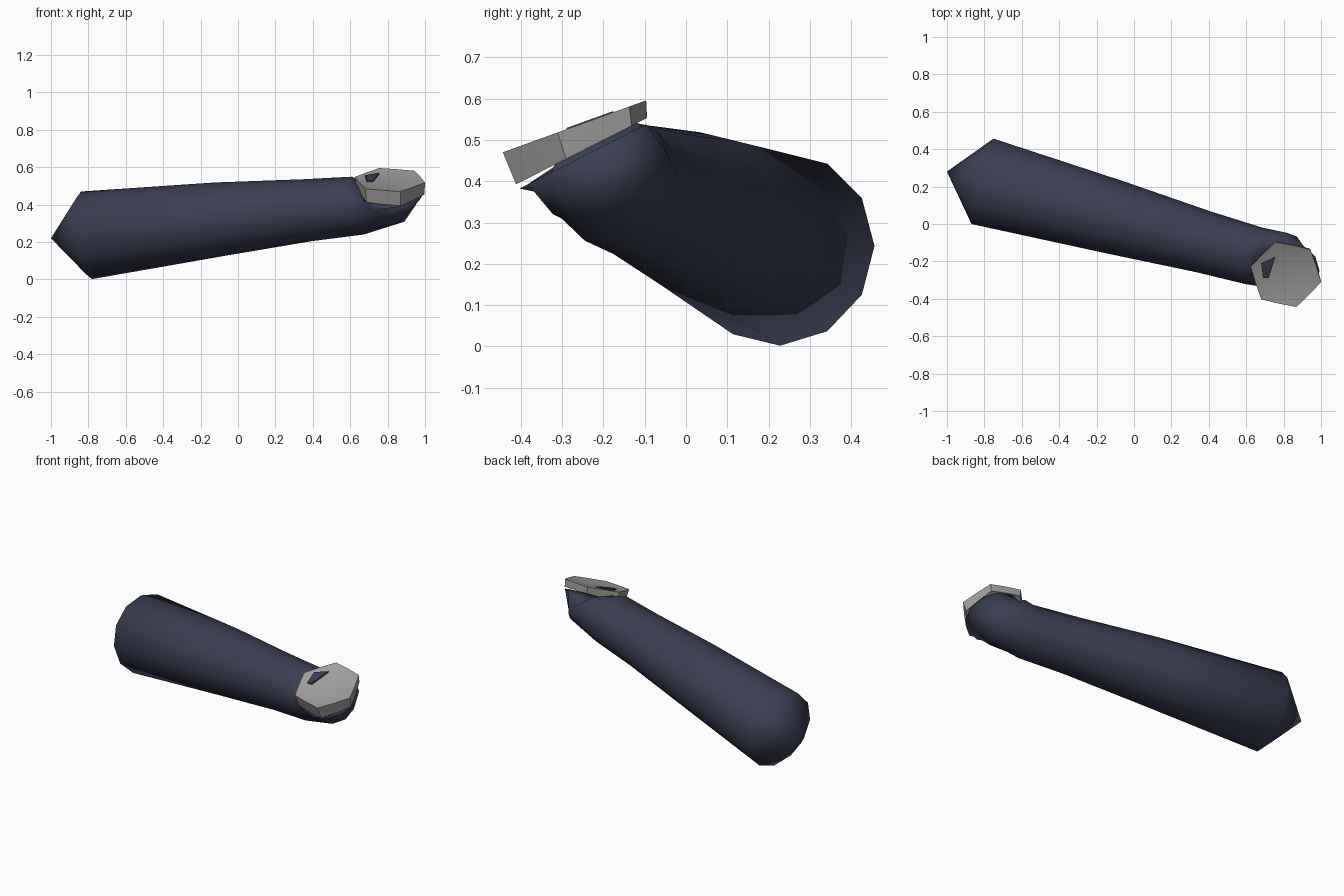
import bpy, bmesh, math
from mathutils import Vector

old = bpy.data.objects.get("Cube")
if old:
    bpy.data.objects.remove(old, do_unlink=True)


def material(name, rgb):
    m = bpy.data.materials.new(name)
    m.use_nodes = True
    m.diffuse_color = (*rgb, 1)
    bsdf = m.node_tree.nodes["Principled BSDF"]
    bsdf.inputs["Base Color"].default_value = (*rgb, 1)
    bsdf.inputs["Roughness"].default_value = 0.8
    return m


navy = material("navy cloth", (0.042, 0.048, 0.085))
grey = material("warm grey", (0.36, 0.35, 0.34))


def finish(name, bm, mat):
    bmesh.ops.recalc_face_normals(bm, faces=bm.faces)
    mesh = bpy.data.meshes.new(name)
    bm.to_mesh(mesh)
    bm.free()
    mesh.materials.append(mat)
    obj = bpy.data.objects.new(name, mesh)
    bpy.context.collection.objects.link(obj)
    return obj


def loft(name, rings, start, end, mat, star=1.0, turn=0.0, sides=12):
    """Skin a row of (centre, normal, radius) rings, closed by a point at each end.
    Every second corner is scaled by star."""
    bm = bmesh.new()
    loops = []
    for centre, normal, radius in rings:
        n = Vector(normal).normalized()
        side = (Vector((0, 1, 0)) - n * n.y).normalized()
        up = n.cross(side)
        loop = []
        for i in range(sides):
            a = turn + math.tau * i / sides
            r = radius * (star if i % 2 else 1)
            loop.append(bm.verts.new(Vector(centre) + r * (side * math.cos(a) + up * math.sin(a))))
        loops.append(loop)
    for a, b in zip(loops, loops[1:]):
        for i in range(sides):
            j = (i + 1) % sides
            bm.faces.new((a[i], a[j], b[j], b[i]))
    for loop, point in ((loops[0], start), (loops[-1], end)):
        tip = bm.verts.new(point)
        for i in range(sides):
            bm.faces.new((loop[i], loop[(i + 1) % sides], tip))
    for f in bm.faces:
        f.smooth = True
    return finish(name, bm, mat)


# Tapered sleeve with a pointed end, bending upward at the cuff
axis = (0.96, -0.25, 0.12)
loft("sleeve", [
    ((-0.81, 0.228, 0.236), axis, 0.236),
    ((-0.10, 0.035, 0.322), axis, 0.198),
    ((0.37, -0.095, 0.37), axis, 0.167),
    ((0.64, -0.17, 0.395), (0.93, -0.3, 0.2), 0.158),
    ((0.77, -0.195, 0.42), (0.62, -0.42, 0.66), 0.163),
    ((0.82, -0.25, 0.46), (0, -0.45, 0.89), 0.172),
], (-1.0, 0.28, 0.22), (0.82, -0.25, 0.46), navy)

# Six-pointed cuff with a shallow dished top
tilt = Vector((0, -0.34, 0.94)).normalized()
top = Vector((0.812, -0.27, 0.533))
cuff = loft("cuff", [
    ((0.815, -0.253, 0.473), (0, -0.45, 0.89), 0.186),
    (top, tilt, 0.193),
    (top - tilt * 0.012, tilt, 0.13),
], (0.815, -0.253, 0.473), top - tilt * 0.015, grey, star=0.88, turn=math.radians(17))
bpy.context.view_layer.objects.active = cuff
cuff.select_set(True)
bpy.ops.object.shade_smooth_by_angle(angle=math.radians(40))

# Small fold of cloth showing through the cuff top
bm = bmesh.new()
corners = []
for x, y in ((0.68, -0.21), (0.755, -0.175), (0.72, -0.29), (0.69, -0.29)):
    z = top.z - (y - top.y) * tilt.y / tilt.z
    corners.append(bm.verts.new((x, y, z + 0.003)))
face = bm.faces.new(corners)
fold = bmesh.ops.extrude_face_region(bm, geom=[face])
bmesh.ops.translate(bm, vec=(0, 0, -0.009),
                    verts=[v for v in fold["geom"] if isinstance(v, bmesh.types.BMVert)])
finish("cloth_fold", bm, navy)
